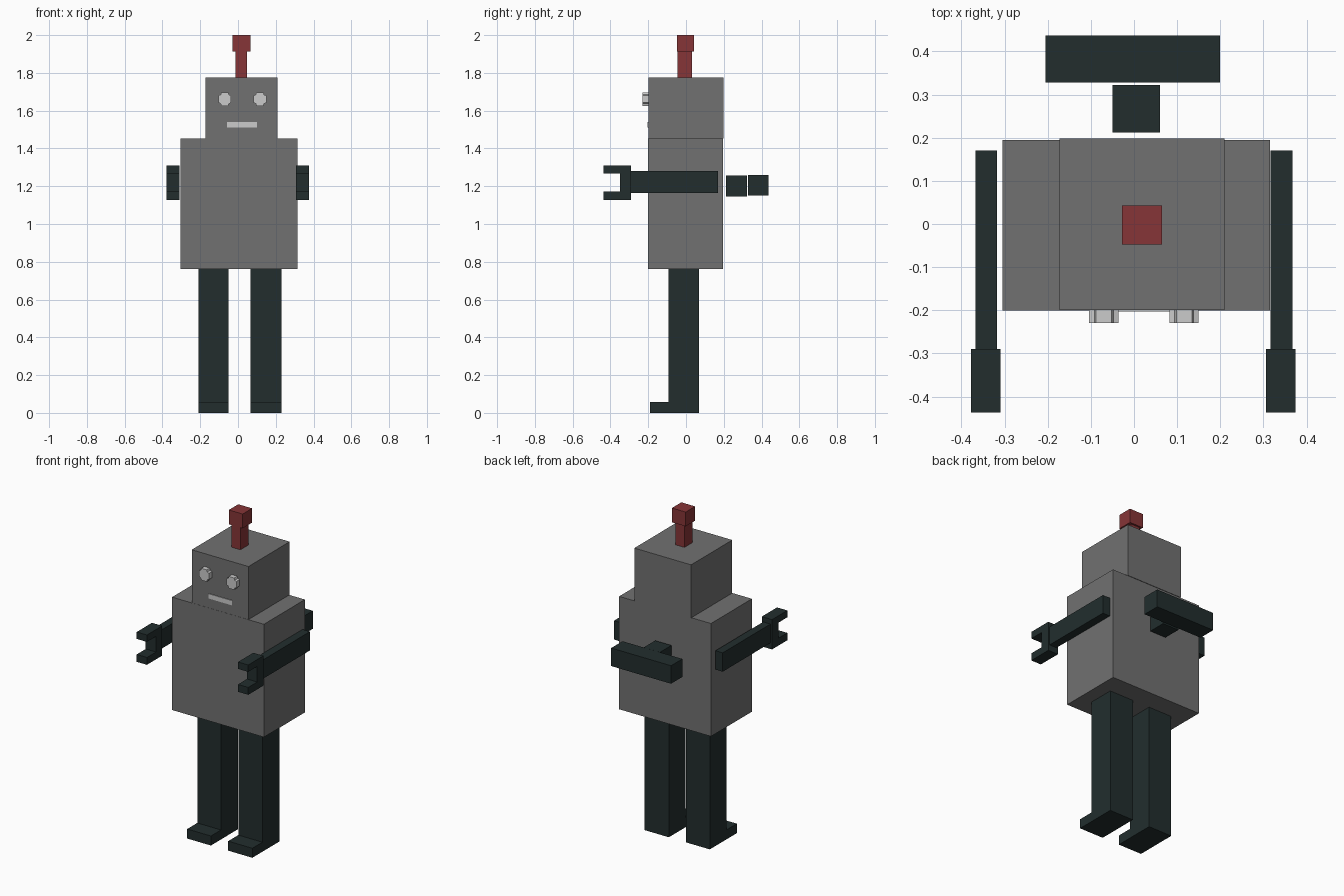
import bpy, bmesh

if "Cube" in bpy.data.objects:
    bpy.data.objects.remove(bpy.data.objects["Cube"])


def material(name, rgb):
    m = bpy.data.materials.new(name)
    m.diffuse_color = (*rgb, 1)
    m.use_nodes = True
    m.node_tree.nodes["Principled BSDF"].inputs["Base Color"].default_value = m.diffuse_color
    return m


GREY = material("body grey", (0.165, 0.165, 0.165))
DARK = material("dark teal", (0.016, 0.027, 0.027))
RED = material("antenna red", (0.24, 0.035, 0.038))
LIGHT = material("light grey", (0.6, 0.6, 0.6))


def prism(name, profile, axis, lo, hi, mat):
    """Extrude a 2D profile along axis 'x' (points are y, z) or 'y' (points are x, z)."""
    def place(p, t):
        return (t, p[0], p[1]) if axis == "x" else (p[0], t, p[1])
    bm = bmesh.new()
    face = bm.faces.new([bm.verts.new(place(p, lo)) for p in profile])
    ext = bmesh.ops.extrude_face_region(bm, geom=[face])
    for v in ext["geom"]:
        if isinstance(v, bmesh.types.BMVert):
            v.co["xyz".index(axis)] = hi
    # The starting face is kept by the extrusion and closes the solid
    bmesh.ops.recalc_face_normals(bm, faces=bm.faces)
    mesh = bpy.data.meshes.new(name)
    bm.to_mesh(mesh)
    bm.free()
    mesh.materials.append(mat)
    obj = bpy.data.objects.new(name, mesh)
    bpy.context.collection.objects.link(obj)
    return obj


def box(name, x, y, z, mat):
    return prism(name, [(y[0], z[0]), (y[1], z[0]), (y[1], z[1]), (y[0], z[1])],
                 "x", x[0], x[1], mat)


# Torso and head
box("torso", (-0.305, 0.315), (-0.2, 0.195), (0.763, 1.452), GREY)
box("head", (-0.173, 0.21), (-0.199, 0.198), (1.452, 1.776), GREY)

# Antenna
box("antenna_stem", (-0.012, 0.048), (-0.045, 0.032), (1.776, 1.913), RED)
box("antenna_tip", (-0.028, 0.065), (-0.048, 0.043), (1.913, 2.0), RED)

# Legs with feet, as one L-shaped profile
leg = [(-0.19, 0), (0.07, 0), (0.07, 0.763), (-0.093, 0.763),
       (-0.093, 0.058), (-0.19, 0.058)]
prism("left_leg", leg, "x", -0.21, -0.05, DARK)
prism("right_leg", leg, "x", 0.067, 0.23, DARK)

# Arms with C-shaped claws
claw = [(-0.29, 1.128), (-0.29, 1.31), (-0.437, 1.31), (-0.437, 1.268),
        (-0.35, 1.268), (-0.35, 1.173), (-0.437, 1.173), (-0.437, 1.128)]
for side, arm_x, claw_x in (("left", (-0.367, -0.318), (-0.378, -0.309)),
                            ("right", (0.317, 0.367), (0.306, 0.375))):
    box(side + "_arm", arm_x, (-0.29, 0.17), (1.165, 1.28), DARK)
    prism(side + "_claw", claw, "x", *claw_x, DARK)

# Wind-up key behind the torso
box("key_shaft", (-0.05, 0.06), (0.212, 0.322), (1.145, 1.257), DARK)
box("key_handle", (-0.205, 0.199), (0.328, 0.437), (1.15, 1.26), DARK)

# Cross-shaped eyes
R, A, B = 0.034, 0.018, 0.022
quarter = [(R, -A), (R, A), (B, B)]
cross = []
for _ in range(4):
    cross += quarter
    quarter = [(-z, x) for x, z in quarter]
for name, cx in (("left_eye", -0.07), ("right_eye", 0.116)):
    prism(name, [(cx + x, 1.661 + z * 1.06) for x, z in cross], "y", -0.229, -0.198, LIGHT)

# Mouth plate
box("mouth", (-0.057, 0.1), (-0.203, -0.198), (1.511, 1.54), LIGHT)
